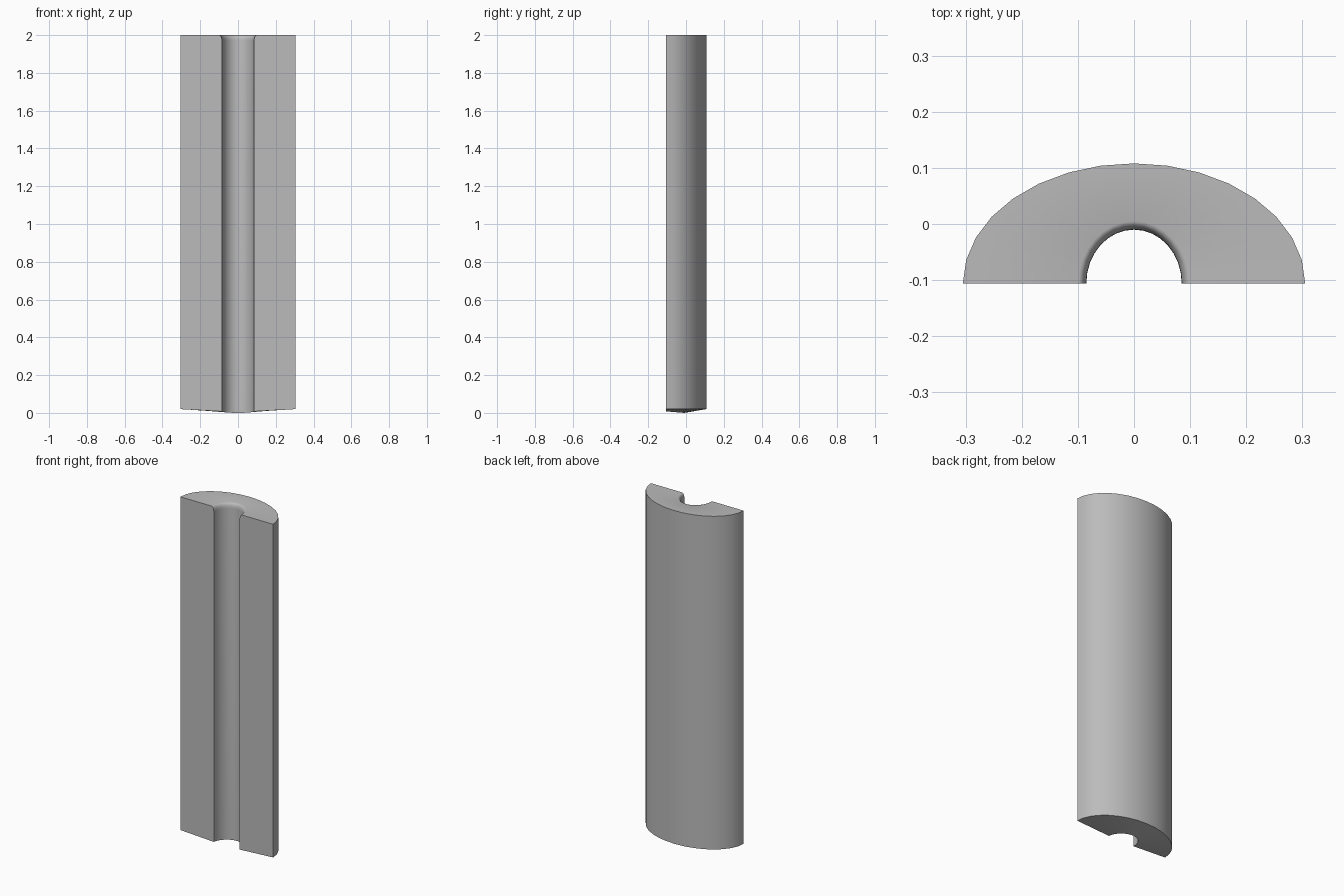
import bpy, bmesh
from math import sin, cos, pi, radians

cube = bpy.data.objects.get("Cube")
if cube:
    bpy.data.objects.remove(cube, do_unlink=True)

SEGMENTS = 16
FRONT_Y = -0.106
HEIGHT = 2.0

# Material
grey = bpy.data.materials.new("plain_grey")
grey.use_nodes = True
colour = (0.5, 0.5, 0.5, 1)
grey.diffuse_color = colour
grey.node_tree.nodes["Principled BSDF"].inputs["Base Color"].default_value = colour

bm = bmesh.new()


def half_ring(rx, ry, z_side, z_back):
    """Half ellipse opening to the front; its height may dip towards the back."""
    ring = []
    for i in range(SEGMENTS + 1):
        a = pi * i / SEGMENTS
        z = z_side + (z_back - z_side) * sin(a)
        ring.append(bm.verts.new((rx * cos(a), FRONT_Y + ry * sin(a), z)))
    return ring


# Closed cross-section swept round the half turn: outer wall, then the groove
rings = [half_ring(0.305, 0.214, 0.02, 0.02),
         half_ring(0.305, 0.214, HEIGHT, HEIGHT)]

# Rounded flare at the top of the groove
for step in range(6):
    t = radians(18 * step)
    flare = 1 - sin(t)
    z = HEIGHT - 0.03 * (1 - cos(t))
    rings.append(half_ring(0.085 + 0.014 * flare, 0.096 + 0.015 * flare, z, z))

# Lower lip of the groove, dipping below the outer rim
rings.append(half_ring(0.085, 0.096, 0.008, 0.0))

for k, ring in enumerate(rings):
    following = rings[(k + 1) % len(rings)]
    for i in range(SEGMENTS):
        bm.faces.new((ring[i], ring[i + 1], following[i + 1], following[i]))

# Flat front faces either side of the groove
for end in (0, -1):
    bm.faces.new([ring[end] for ring in rings])

bmesh.ops.recalc_face_normals(bm, faces=bm.faces)
mesh = bpy.data.meshes.new("grooved_half_column")
bm.to_mesh(mesh)
bm.free()
mesh.materials.append(grey)

column = bpy.data.objects.new("grooved_half_column", mesh)
bpy.context.collection.objects.link(column)
bpy.ops.object.select_all(action="DESELECT")
column.select_set(True)
bpy.context.view_layer.objects.active = column
bpy.ops.object.shade_smooth_by_angle(angle=radians(30))
